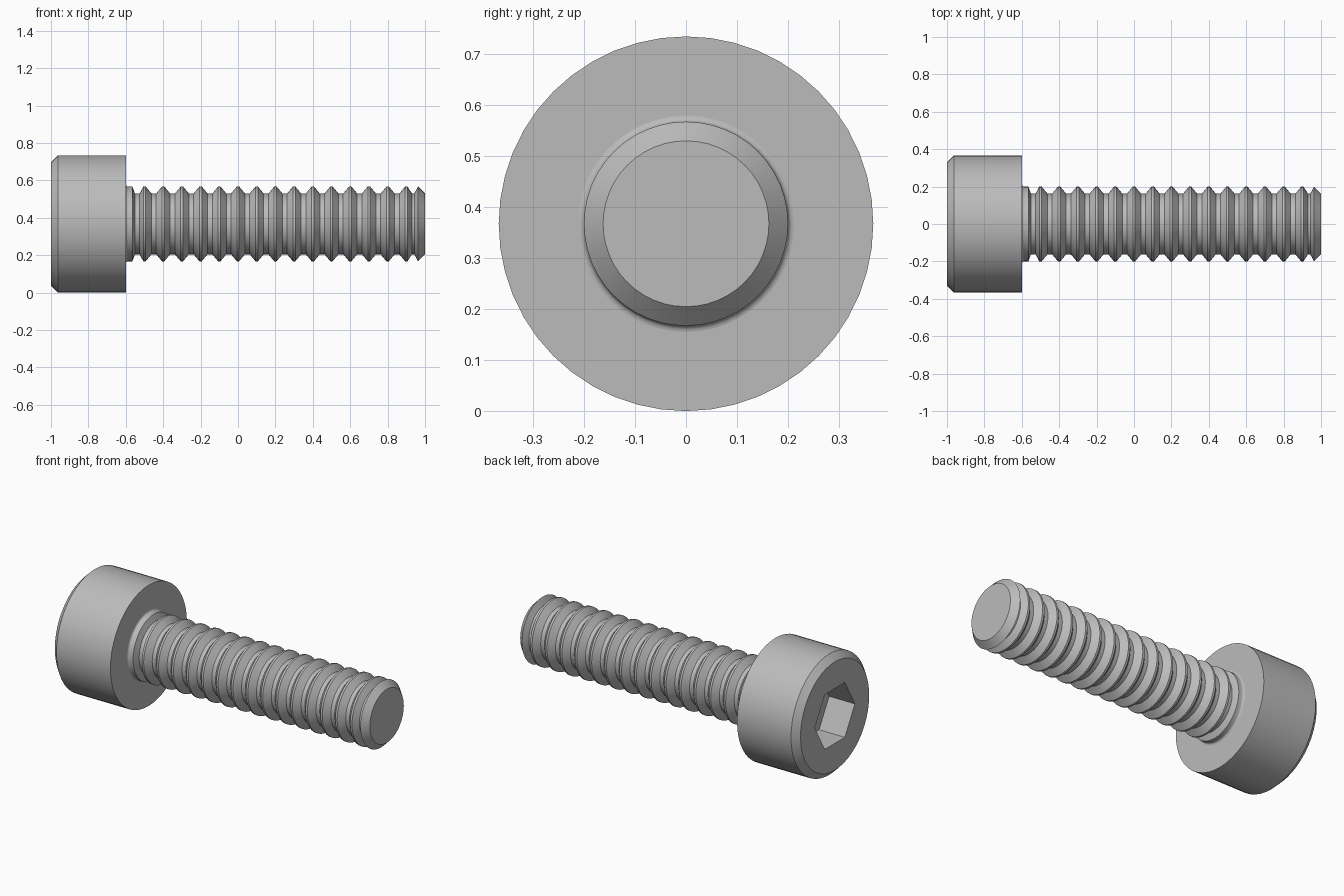
import bpy
import bmesh
from math import cos, sin, pi, radians

SIDES = 48
AXIS_Z = 0.367      # height of the bolt axis
SHAFT_R, ROOT_R, HEAD_R = 0.2, 0.1625, 0.367
PITCH, CHAMFER, FILLET = 0.1, 0.0375, 0.012

cube = bpy.data.objects.get("Cube")
if cube:
    bpy.data.objects.remove(cube, do_unlink=True)

steel = bpy.data.materials.new("grey steel")
steel.use_nodes = True
GREY = (0.5, 0.5, 0.5, 1)
steel.diffuse_color = GREY
steel.node_tree.nodes["Principled BSDF"].inputs["Base Color"].default_value = GREY


def turned_part(name, profile, sides=SIDES):
    """Revolve (x, radius) points around the bolt axis and cap both ends."""
    bm = bmesh.new()
    rings = []
    for x, r in profile:
        angles = [2 * pi * i / sides for i in range(sides)]
        rings.append([bm.verts.new((x, r * cos(a), r * sin(a))) for a in angles])
    for a, b in zip(rings, rings[1:]):
        for i in range(sides):
            j = (i + 1) % sides
            bm.faces.new((a[i], a[j], b[j], b[i]))
    bm.faces.new(rings[0])
    bm.faces.new(rings[-1])
    bmesh.ops.recalc_face_normals(bm, faces=bm.faces)
    mesh = bpy.data.meshes.new(name)
    bm.to_mesh(mesh)
    bm.free()
    mesh.materials.append(steel)
    obj = bpy.data.objects.new(name, mesh)
    obj.location.z = AXIS_Z
    bpy.context.collection.objects.link(obj)
    return obj


def shade(obj):
    bpy.ops.object.select_all(action='DESELECT')
    obj.select_set(True)
    bpy.context.view_layer.objects.active = obj
    bpy.ops.object.shade_smooth_by_angle(angle=radians(28))


# Cylindrical head with a chamfered outer rim
head = turned_part("head", [(-1, HEAD_R - CHAMFER), (-1 + CHAMFER, HEAD_R), (-0.6, HEAD_R)][::-1])

# Hexagonal key socket, corners pointing to the sides
socket = turned_part("socket_cutter", [(-1.1, 0.192), (-0.827, 0.192)], 6)
socket.hide_render = True
socket.display_type = 'WIRE'
cut = head.modifiers.new("key socket", 'BOOLEAN')
cut.operation = 'DIFFERENCE'
cut.solver = 'EXACT'
cut.object = socket
shade(head)
bpy.ops.object.modifier_apply(modifier=cut.name)
bpy.data.objects.remove(socket, do_unlink=True)
shade(head)

# Threaded shaft: fillet under the head, plain collar, ring threads, end chamfer
profile = []
for i in range(5):
    a = i / 4 * pi / 2
    profile.append((-0.6 + FILLET * (1 - cos(a)), SHAFT_R + FILLET * (1 - sin(a))))
profile = [(-0.61, SHAFT_R + FILLET)] + profile
profile.append((-0.565, SHAFT_R))
crest, root = PITCH / 16, PITCH / 8
for i in range(15):
    x = -0.5 + i * PITCH
    valley = x - PITCH / 2 + (0.012 if i == 0 else 0)
    profile += [(valley - root, ROOT_R), (valley + root, ROOT_R),
                (x - crest, SHAFT_R), (x + crest, SHAFT_R)]
profile += [(0.93, ROOT_R), (0.9425, ROOT_R), (1 - CHAMFER, SHAFT_R), (1, ROOT_R)]
shade(turned_part("threaded_shaft", profile))
